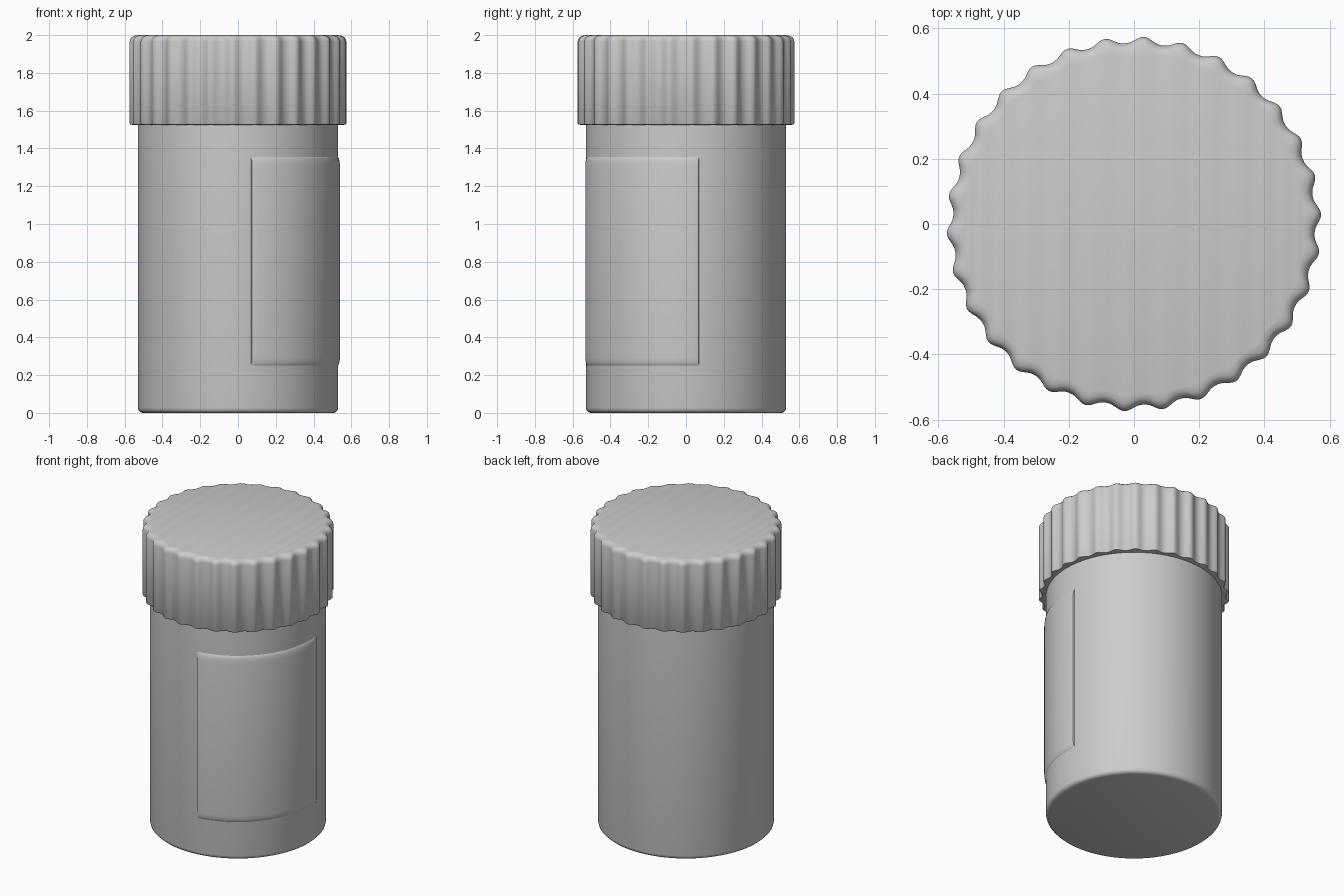
import bpy, bmesh, math

if "Cube" in bpy.data.objects:
    bpy.data.objects.remove(bpy.data.objects["Cube"])


def skin(name, rings, closed=True):
    """Join rings of points into a smooth skin; closed rings get end caps."""
    bm = bmesh.new()
    rows = [[bm.verts.new(p) for p in ring] for ring in rings]
    n = len(rows[0])
    for a, b in zip(rows, rows[1:]):
        for i in range(n if closed else n - 1):
            j = (i + 1) % n
            bm.faces.new((a[i], a[j], b[j], b[i]))
    if closed:
        bm.faces.new(rows[0][::-1])
        bm.faces.new(rows[-1])
    mesh = bpy.data.meshes.new(name)
    bm.to_mesh(mesh)
    bm.free()
    ob = bpy.data.objects.new(name, mesh)
    bpy.context.collection.objects.link(ob)
    bpy.ops.object.select_all(action='DESELECT')
    ob.select_set(True)
    bpy.context.view_layer.objects.active = ob
    bpy.ops.object.shade_smooth_by_angle(angle=math.radians(40))
    return ob


def polar(r, a, z):
    return (r * math.cos(a), r * math.sin(a), z)


# Cylindrical jar with a softly rounded foot
N = 128
body = [(0.505, 0.0), (0.518, 0.004), (0.527, 0.013), (0.53, 0.026), (0.53, 1.54)]
skin("jar_body", [[polar(r, math.tau * i / N, z) for i in range(N)]
                  for r, z in body])

# Screw cap with 30 rounded grip ribs; (inset, height, rib strength)
RIBS, STEPS = 30, 12
PHASE = math.radians(3)


def cap_ring(inset, z, strength):
    ring = []
    for i in range(RIBS * STEPS):
        a = math.tau * i / (RIBS * STEPS)
        rib = (0.5 + 0.5 * math.cos(RIBS * (a - PHASE))) ** 1.3
        ring.append(polar(0.555 - inset + 0.02 * rib * strength, a, z))
    return ring


cap = [(0.012, 1.525, 0.9), (0.004, 1.527, 1), (0.0, 1.533, 1),
       (0.0, 1.965, 1), (0.003, 1.978, 1), (0.010, 1.989, 0.95),
       (0.020, 1.996, 0.8), (0.035, 2.0, 0.4)]
skin("ribbed_cap", [cap_ring(*c) for c in cap])

# Raised label panel wrapping a quarter of the front right
M = 40
START, SPAN = math.radians(-82.5), math.radians(90)
columns = [(0.0, 0.0), (0.004, 0.8)] + [(i / M, 1.0) for i in range(1, M)] \
    + [(0.996, 0.8), (1.0, 0.0)]
rows = [(0.25, 0.0), (0.256, 0.4), (0.27, 0.75), (0.295, 1.0),
        (1.31, 1.0), (1.335, 0.75), (1.349, 0.4), (1.355, 0.0)]
skin("label_panel", [[polar(0.529 + 0.011 * h * k, START + SPAN * t, z)
                      for t, k in columns] for z, h in rows], closed=False)
